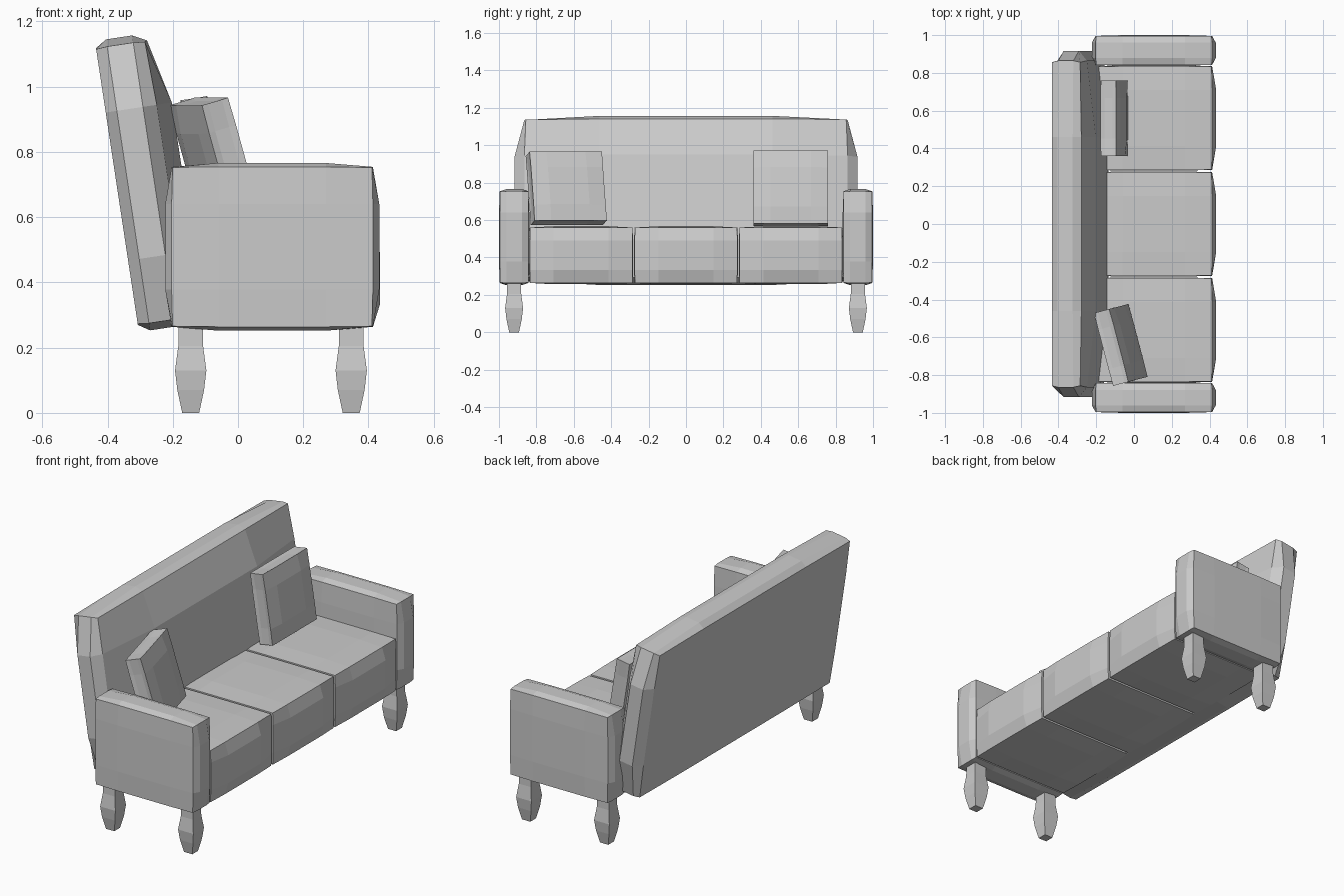
import bpy, bmesh, math
from mathutils import Matrix, Vector

if "Cube" in bpy.data.objects:
    bpy.data.objects.remove(bpy.data.objects["Cube"])

grey = bpy.data.materials.new("light grey fabric")
grey.diffuse_color = (0.6, 0.6, 0.6, 1)
grey.use_nodes = True
grey.node_tree.nodes["Principled BSDF"].inputs["Base Color"].default_value = grey.diffuse_color


def finish(name, bm):
    bmesh.ops.recalc_face_normals(bm, faces=bm.faces)
    mesh = bpy.data.meshes.new(name)
    bm.to_mesh(mesh)
    bm.free()
    mesh.materials.append(grey)
    obj = bpy.data.objects.new(name, mesh)
    bpy.context.collection.objects.link(obj)
    return obj


def puffed_box(name, center, size, bulge, lean=0, turn=0, flat_back=False):
    """Box with a 3x3 grid per side whose middle panels swell outward."""
    bm = bmesh.new()
    bmesh.ops.create_cube(bm, size=2)
    bmesh.ops.subdivide_edges(bm, edges=bm.edges[:], cuts=2, use_grid_fill=True)
    rot = (Matrix.Rotation(math.radians(turn), 3, 'Z')
           @ Matrix.Rotation(math.radians(lean), 3, 'Y'))
    for v in bm.verts:
        u = [round(c) if abs(c) > 0.9 else math.copysign(0.54, c) for c in v.co]
        fade = [0.15 if abs(c) == 1 else 1 for c in u]
        p = Vector([c * s / 2 for c, s in zip(u, size)])
        for a in range(3):
            if abs(u[a]) == 1 and not (flat_back and a == 0 and u[a] < 0):
                p[a] += u[a] * bulge[a] * fade[a - 1] * fade[a - 2]
        v.co = rot @ p + Vector(center)
    return finish(name, bm)


# Seat cushions
for i, y in enumerate((-0.561, 0, 0.561)):
    puffed_box(f"seat_cushion_{i + 1}", (0.105, y, 0.412), (0.61, 0.547, 0.294),
               (0.025, 0.005, 0.008))

# Arms
for side, s in (("left", -1), ("right", 1)):
    puffed_box(f"{side}_arm", (0.105, s * 0.919, 0.509), (0.61, 0.152, 0.486),
               (0.023, 0.005, 0.014))

# Leaning backrest, flat at the rear
puffed_box("backrest", (-0.297, 0, 0.705), (0.15, 1.71, 0.85),
           (0.055, 0.062, 0.026), lean=-8.6, flat_back=True)

# Loose pillows
puffed_box("turned_pillow", (-0.07, -0.64, 0.77), (0.085, 0.40, 0.385),
           (0.012, -0.006, -0.006), lean=-16, turn=14.7)
puffed_box("straight_pillow", (-0.105, 0.56, 0.77), (0.08, 0.40, 0.395),
           (0.012, -0.006, -0.006), lean=-9)

# Square turned legs
PROFILE = [(0.28, 0.037), (0.205, 0.038), (0.13, 0.048), (0.07, 0.041), (0, 0.026)]
for x, end in ((-0.145, "rear"), (0.347, "front")):
    for y, side in ((-0.919, "left"), (0.919, "right")):
        bm = bmesh.new()
        rings = [[bm.verts.new((x + a * r, y + b * r, z))
                  for a, b in ((-1, -1), (1, -1), (1, 1), (-1, 1))] for z, r in PROFILE]
        for top, low in zip(rings, rings[1:]):
            for k in range(4):
                bm.faces.new((top[k], top[k - 1], low[k - 1], low[k]))
        bm.faces.new(rings[0])
        bm.faces.new(rings[-1])
        finish(f"{end}_{side}_leg", bm)
